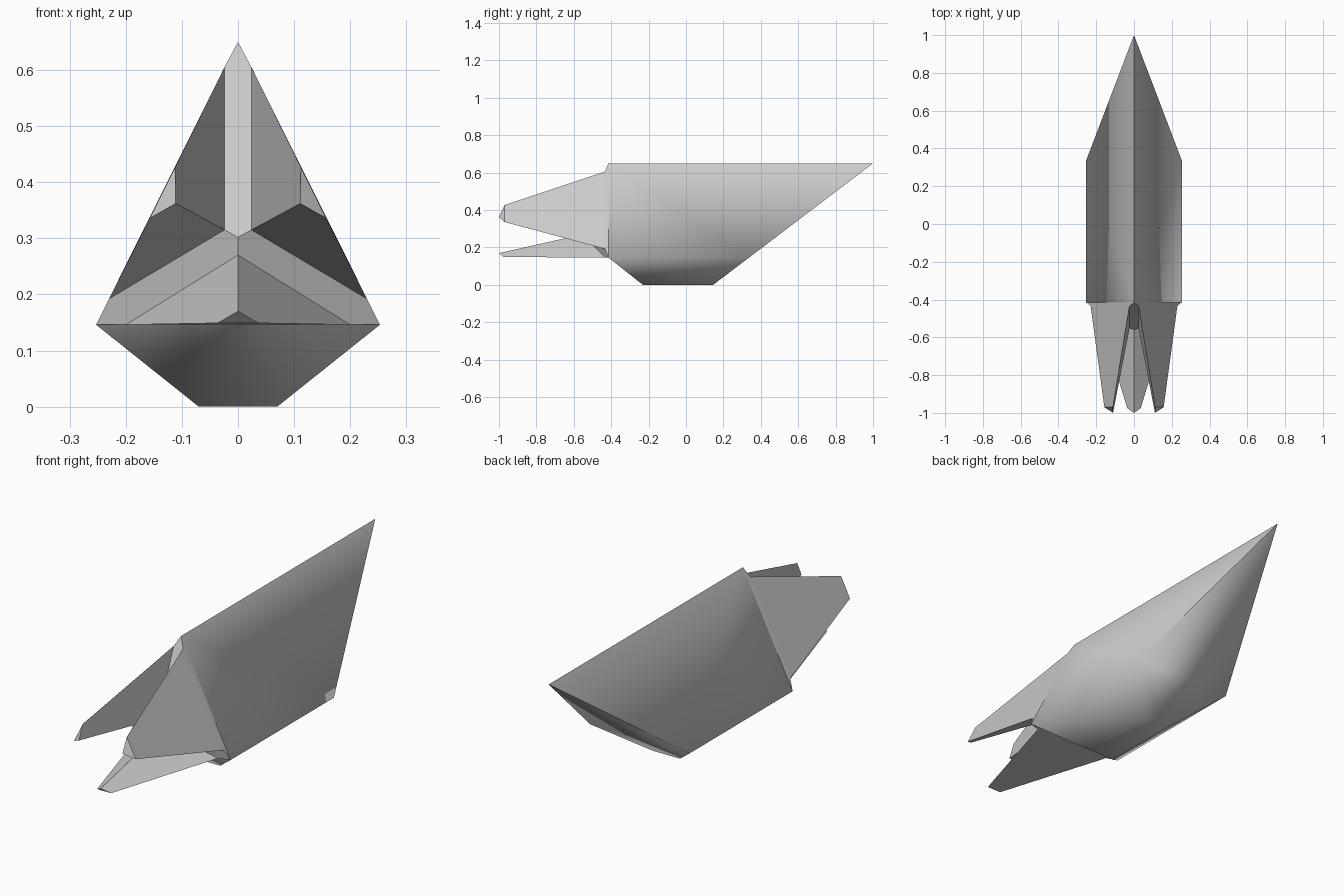
import bpy, bmesh, math

if "Cube" in bpy.data.objects:
    bpy.data.objects.remove(bpy.data.objects["Cube"])


def make(name, faces, smooth_angle=None):
    """Mesh from polygons given as corner points; shared corners are welded."""
    bm = bmesh.new()
    for pts in faces:
        bm.faces.new([bm.verts.new(p) for p in pts])
    bmesh.ops.remove_doubles(bm, verts=bm.verts, dist=0.0005)
    bmesh.ops.recalc_face_normals(bm, faces=bm.faces)
    me = bpy.data.meshes.new(name)
    bm.to_mesh(me)
    bm.free()
    ob = bpy.data.objects.new(name, me)
    bpy.context.collection.objects.link(ob)
    if smooth_angle:
        bpy.ops.object.select_all(action='DESELECT')
        ob.select_set(True)
        bpy.context.view_layer.objects.active = ob
        bpy.ops.object.shade_smooth_by_angle(angle=math.radians(smooth_angle))
    return ob


def flip(p):
    return (-p[0], p[1], p[2])


def both(face):
    return [face, [flip(p) for p in face]]


def frustum(root, tip):
    """Side walls and end cap of a tapering three-sided fin."""
    walls = [[root[i], root[(i + 1) % 3], tip[(i + 1) % 3], tip[i]] for i in range(3)]
    return walls + [list(tip)]


# key points of the hull: ridge, widest corners, flat keel bottom
ridge_back, nose = (0, -0.415, 0.65), (0, 1.0, 0.65)
corner, shoulder = (0.253, -0.415, 0.146), (0.253, 0.337, 0.146)
keel_back, keel_front = (0.07, -0.23, 0), (0.07, 0.145, 0)
hub = (0, -0.56, 0.302)

# fin roots and tips
side_root = [(0.024, -0.434, 0.605), (0.23, -0.432, 0.192), (0.024, -0.553, 0.315)]
side_tip = [(0.112, -0.97, 0.427), (0.157, -0.97, 0.336), (0.111, -1.0, 0.362)]
low_root = [(0.2, -0.432, 0.146), (-0.2, -0.432, 0.146), (0, -0.553, 0.27)]
low_tip = [(0.036, -0.975, 0.149), (-0.036, -0.975, 0.149), (0, -1.0, 0.17)]
top, low, inner = side_root

# hull: slanted sides, keel sides, raked nose, bottom and rear keel slope
hull = both([ridge_back, nose, shoulder, corner])
hull += both([corner, shoulder, keel_front, keel_back])
hull.append([nose, shoulder, keel_front, flip(keel_front), flip(shoulder)])
hull.append([keel_back, keel_front, flip(keel_front), flip(keel_back)])
hull.append([corner, keel_back, flip(keel_back), flip(corner)])
make("hull", hull, 80)

# tail plate: three bands running from the hub to the corners, plus edge strips
plate = [[ridge_back, top, inner, hub, flip(inner), flip(top)]]
plate += both([corner, low, inner, hub, low_root[2], low_root[0]])
plate += both([ridge_back, top, low, corner])
plate.append([corner, low_root[0], low_root[1], flip(corner)])
make("tail_plate", plate)

# three tail fins
right = frustum(side_root, side_tip)
make("right_fin", right)
make("left_fin", [[flip(p) for p in f] for f in right])
make("lower_fin", frustum(low_root, low_tip))
